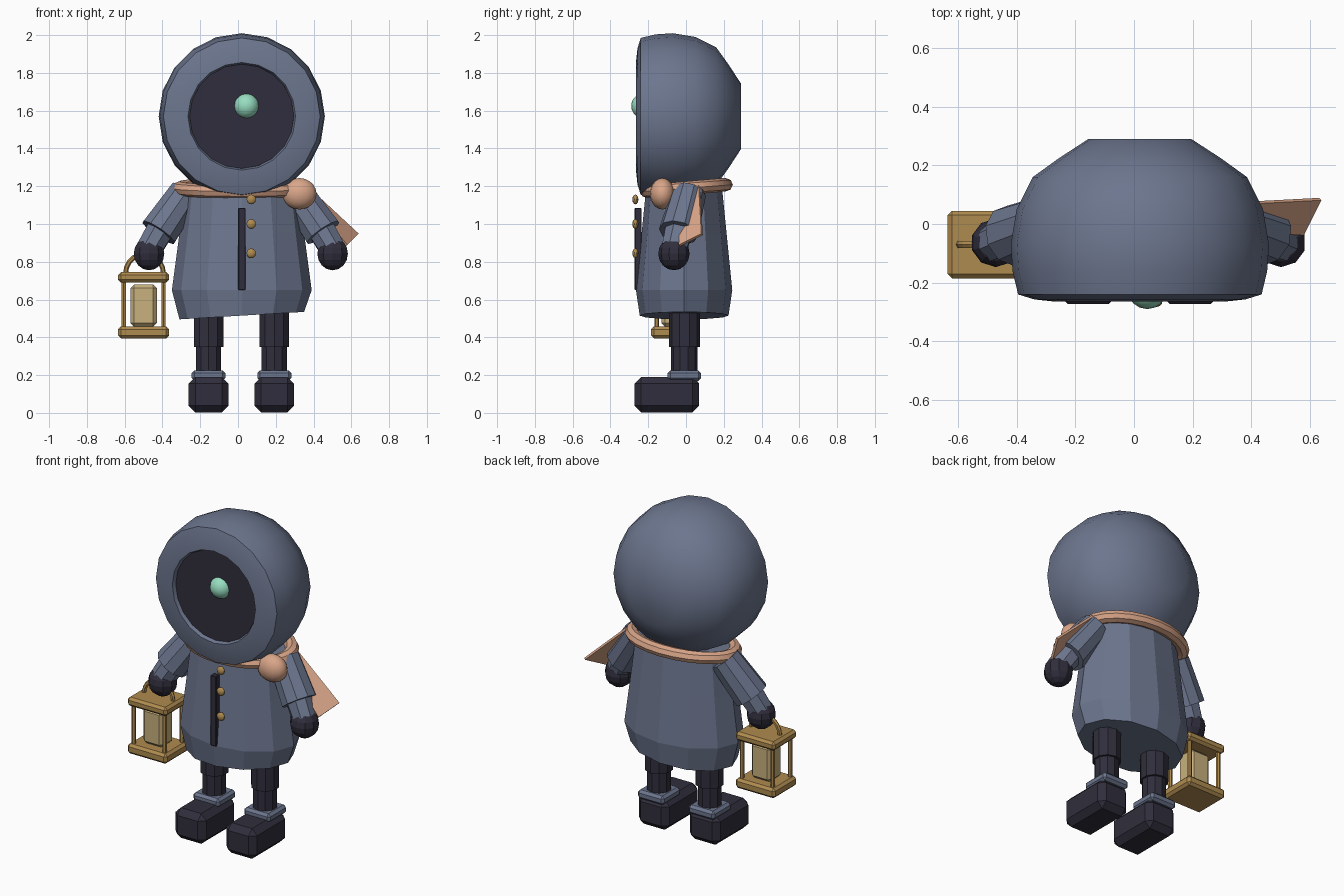
import bpy, bmesh, math
from mathutils import Vector, Matrix

if "Cube" in bpy.data.objects:
    bpy.data.objects.remove(bpy.data.objects["Cube"], do_unlink=True)


def material(name, rgb):
    m = bpy.data.materials.new(name)
    m.use_nodes = True
    m.diffuse_color = (*rgb, 1)
    bsdf = next(n for n in m.node_tree.nodes if n.type == 'BSDF_PRINCIPLED')
    bsdf.inputs["Base Color"].default_value = (*rgb, 1)
    return m


BLUE = material("slate blue cloth", (0.15, 0.18, 0.27))
DARK = material("dark leather", (0.03, 0.027, 0.045))
PEACH = material("peach scarf", (0.70, 0.38, 0.25))
GOLD = material("brass", (0.43, 0.26, 0.08))
GLOW = material("lamp glass", (0.58, 0.44, 0.21))
MINT = material("mint glow", (0.31, 0.73, 0.53))


def finish(name, bm, mat, smooth=False):
    bmesh.ops.recalc_face_normals(bm, faces=bm.faces)
    me = bpy.data.meshes.new(name)
    bm.to_mesh(me)
    bm.free()
    me.materials.append(mat)
    ob = bpy.data.objects.new(name, me)
    bpy.context.collection.objects.link(ob)
    if smooth:
        bpy.ops.object.select_all(action='DESELECT')
        ob.select_set(True)
        bpy.context.view_layer.objects.active = ob
        bpy.ops.object.shade_smooth_by_angle(angle=math.radians(40))
    return ob


def box(name, lo, hi, mat, bevel=0.0):
    bm = bmesh.new()
    bmesh.ops.create_cube(bm, size=1)
    lo, hi = Vector(lo), Vector(hi)
    bmesh.ops.scale(bm, vec=hi - lo, verts=bm.verts)
    bmesh.ops.translate(bm, vec=(lo + hi) / 2, verts=bm.verts)
    if bevel:
        bmesh.ops.bevel(bm, geom=bm.edges[:], offset=bevel, segments=1,
                        affect='EDGES', profile=0.5)
    return finish(name, bm, mat)


def rod(name, a, b, r1, r2, mat, sides=8):
    a, b = Vector(a), Vector(b)
    turn = (b - a).to_track_quat('Z', 'Y').to_matrix().to_4x4()
    bm = bmesh.new()
    bmesh.ops.create_cone(bm, cap_ends=True, segments=sides, radius1=r1, radius2=r2,
                          depth=(b - a).length,
                          matrix=Matrix.Translation((a + b) / 2) @ turn)
    return finish(name, bm, mat)


def ball(name, center, radii, mat, u=14, v=8, smooth=True):
    bm = bmesh.new()
    bmesh.ops.create_uvsphere(bm, u_segments=u, v_segments=v, radius=1)
    bmesh.ops.scale(bm, vec=radii, verts=bm.verts)
    bmesh.ops.translate(bm, vec=center, verts=bm.verts)
    return finish(name, bm, mat, smooth)


def skin(name, rings, mat, smooth=False, loop=False, caps=True):
    """Bridge a list of point rings into one surface."""
    bm = bmesh.new()
    rows = [[bm.verts.new(p) for p in ring] for ring in rings]
    pairs = list(zip(rows, rows[1:])) + ([(rows[-1], rows[0])] if loop else [])
    for a, b in pairs:
        for i in range(len(a)):
            j = (i + 1) % len(a)
            bm.faces.new((a[i], a[j], b[j], b[i]))
    if caps and not loop:
        bm.faces.new(rows[0])
        bm.faces.new(rows[-1])
    return finish(name, bm, mat, smooth)


def circle(n):
    return [(math.cos(math.tau * i / n), math.sin(math.tau * i / n)) for i in range(n)]


# Hood: lathed around the front-back axis, with a recessed dark face
HX, HZ = 0.02, 1.57


def hood_ring(r, y):
    return [(HX + r * c, y, HZ + r * s) for c, s in circle(20)]


hood_profile = [(0.275, -0.24), (0.285, -0.265), (0.36, -0.257), (0.415, -0.24),
                (0.434, -0.16), (0.44, -0.07), (0.42, 0.05), (0.365, 0.16),
                (0.275, 0.225), (0.175, 0.29)]
skin("hood", [hood_ring(r, y) for r, y in hood_profile], BLUE, smooth=True)
skin("face", [hood_ring(0.28, -0.225), hood_ring(0.276, -0.244)], DARK)
ball("eye", (0.045, -0.222, 1.625), (0.068,) * 3, MINT, 16, 10)

# Coat: faceted skirt with a slightly slanted hem
coat_profile = [(0.33, 0.235, 0.515), (0.37, 0.255, 0.65), (0.33, 0.225, 0.95),
                (0.30, 0.20, 1.2)]
coat = []
for rx, ry, z in coat_profile:
    slant = 0.06 if z < 0.6 else 0
    coat.append([(0.02 + rx * c, -0.01 + ry * s, z + slant * rx * c)
                 for c, s in circle(12)])
skin("coat", coat, BLUE)
box("placket", (0, -0.272, 0.65), (0.04, -0.235, 1.085), DARK, 0.004)
for i, z in enumerate((1.13, 1.0, 0.845)):
    ball(f"button_{i + 1}", (0.07, -0.268, z), (0.026, 0.016, 0.026), GOLD, 10, 6)

# Scarf: elliptical ring, knot and hanging tail
scarf = []
for c, s in circle(24):
    scarf.append([(0.015 + c * (0.325 + 0.04 * p), 0.003 + s * (0.205 + 0.04 * p),
                   1.19 + 0.018 * s + 0.036 * q) for p, q in circle(8)])
skin("scarf", scarf, PEACH, smooth=True, loop=True)
ball("scarf_knot", (0.325, -0.125, 1.16), (0.093, 0.066, 0.083), PEACH, 14, 10)
tail = [Vector(p) for p in ((0.35, 0.07, 1.21), (0.635, 0.085, 0.945),
                            (0.575, -0.035, 0.885), (0.35, -0.02, 1.16))]
thick = (tail[1] - tail[0]).cross(tail[2] - tail[0]).normalized() * 0.007
skin("scarf_tail", [[p + thick for p in tail], [p - thick for p in tail]], PEACH)

# Arms and legs on both sides
for side, s in (("right", -1), ("left", 1)):
    def at(x, y, z):
        return (0.015 + s * x, y, z)

    rod(side + "_sleeve", at(0.29, 0.015, 1.165), at(0.435, -0.04, 0.955),
        0.092, 0.105, BLUE, 10)
    rod(side + "_cuff", at(0.42, -0.035, 0.98), at(0.485, -0.062, 0.87),
        0.078, 0.072, BLUE, 8)
    ball(side + "_hand", at(0.486, -0.064, 0.843), (0.085, 0.083, 0.088),
         DARK, 10, 8, smooth=False)

    lx = 0.018 + s * 0.174
    rod(side + "_thigh", (lx, -0.008, 0.35), (lx, -0.008, 0.6), 0.082, 0.082, DARK, 10)
    rod(side + "_shin", (lx, -0.01, 0.15), (lx, -0.01, 0.36), 0.07, 0.07, DARK, 10)
    box(side + "_ankle_band", (lx - 0.09, -0.098, 0.17), (lx + 0.09, 0.08, 0.225),
        BLUE, 0.015)
    box(side + "_boot", (lx - 0.105, -0.272, 0.003), (lx + 0.105, 0.07, 0.19),
        DARK, 0.035)

# Lantern carried in the right hand
LX, LY = -0.50, -0.07
for name, z0, z1 in (("lantern_base", 0.395, 0.457), ("lantern_top", 0.69, 0.745)):
    box(name, (LX - 0.135, LY - 0.115, z0), (LX + 0.135, LY + 0.115, z1), GOLD, 0.015)
for i, (sx, sy) in enumerate(((-1, -1), (1, -1), (1, 1), (-1, 1))):
    x, y = LX + sx * 0.105, LY + sy * 0.085
    rod(f"lantern_post_{i + 1}", (x, y, 0.44), (x, y, 0.71), 0.013, 0.013, GOLD, 6)
box("lantern_glass", (LX - 0.07, LY - 0.06, 0.455), (LX + 0.07, LY + 0.06, 0.68),
    GLOW, 0.02)
handle = []
for i in range(11):
    a = math.pi * i / 10
    handle.append([(LX + 0.005 + math.cos(a) * (0.1 + 0.013 * p), LY + 0.013 * q,
                    0.74 + math.sin(a) * (0.1 + 0.013 * p)) for p, q in circle(6)])
skin("lantern_handle", handle, GOLD)
